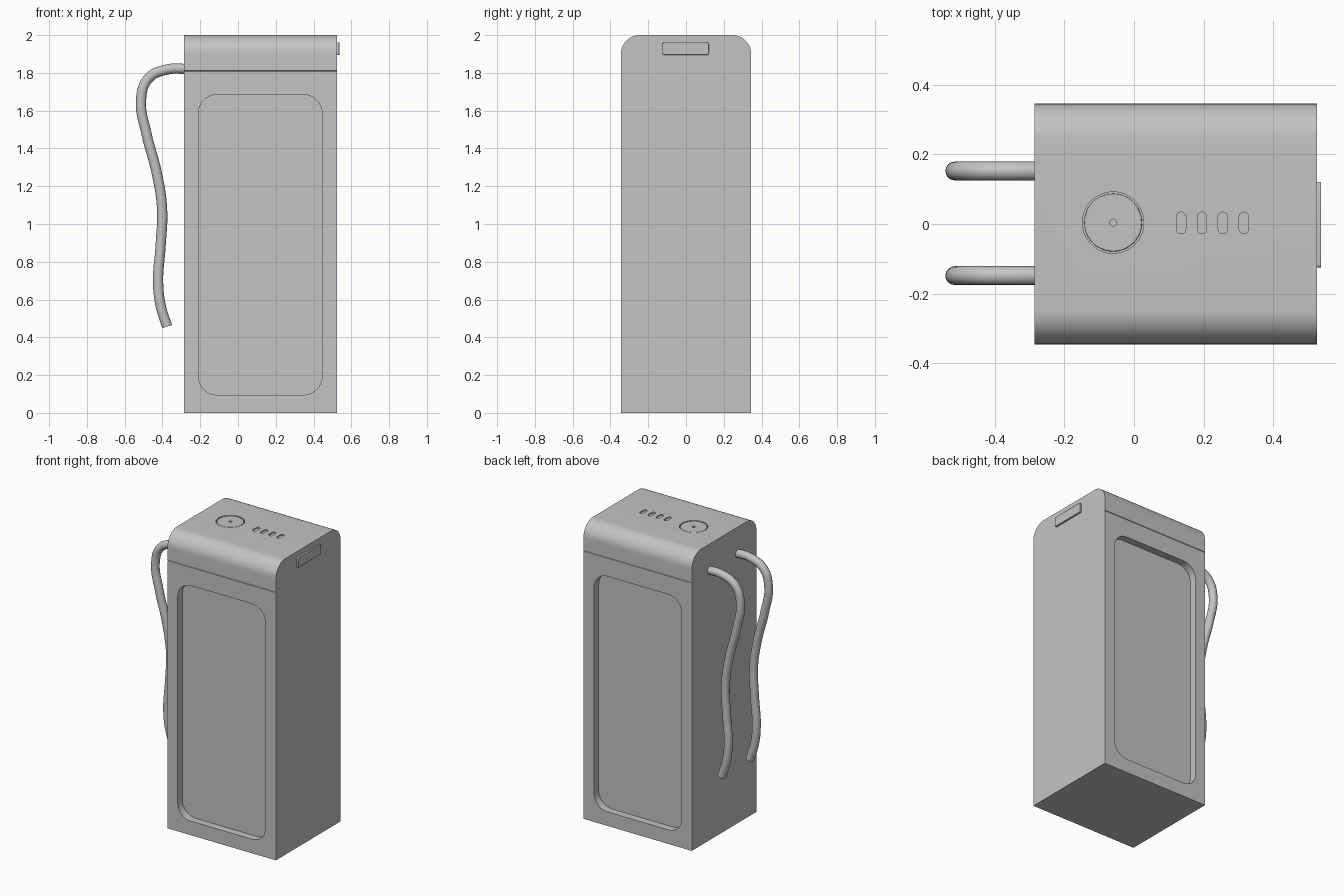
import bpy, bmesh, math
from mathutils import Vector

old = bpy.data.objects.get("Cube")
if old:
    bpy.data.objects.remove(old, do_unlink=True)

grey = bpy.data.materials.new("plain grey")
grey.use_nodes = True
colour = (0.55, 0.55, 0.55, 1)
grey.diffuse_color = colour
grey.node_tree.nodes["Principled BSDF"].inputs["Base Color"].default_value = colour


def arc(cx, cy, r, start, end, steps=10):
    """Points on an arc, angles in degrees."""
    angles = [math.radians(start + (end - start) * i / steps) for i in range(steps + 1)]
    return [(cx + r * math.cos(a), cy + r * math.sin(a)) for a in angles]


def rounded_rect(cx, cy, w, h, r, steps=10):
    dx, dy = w / 2 - r, h / 2 - r
    return (arc(cx + dx, cy + dy, r, 0, 90, steps) + arc(cx - dx, cy + dy, r, 90, 180, steps)
            + arc(cx - dx, cy - dy, r, 180, 270, steps) + arc(cx + dx, cy - dy, r, 270, 360, steps))


def prism(name, outline, axis, low, high):
    """Extrude a 2D outline along an axis."""
    place = {"x": lambda u, v, t: (t, u, v),
             "y": lambda u, v, t: (u, t, v),
             "z": lambda u, v, t: (u, v, t)}[axis]
    bm = bmesh.new()
    a = [bm.verts.new(place(u, v, low)) for u, v in outline]
    b = [bm.verts.new(place(u, v, high)) for u, v in outline]
    bm.faces.new(a)
    bm.faces.new(b[::-1])
    for i in range(len(a)):
        j = (i + 1) % len(a)
        bm.faces.new((a[i], b[i], b[j], a[j]))
    bmesh.ops.remove_doubles(bm, verts=bm.verts, dist=1e-5)
    bmesh.ops.recalc_face_normals(bm, faces=bm.faces)
    mesh = bpy.data.meshes.new(name)
    bm.to_mesh(mesh)
    bm.free()
    obj = bpy.data.objects.new(name, mesh)
    bpy.context.collection.objects.link(obj)
    mesh.materials.append(grey)
    return obj


def bevel(obj, width, segments=2):
    m = obj.modifiers.new("edge", "BEVEL")
    m.width = width
    m.segments = segments
    m.limit_method = "ANGLE"
    m.angle_limit = math.radians(50)


def cut(obj, cutter):
    m = obj.modifiers.new("cut", "BOOLEAN")
    m.operation = "DIFFERENCE"
    m.solver = "EXACT"
    m.object = cutter
    cutter.hide_render = True
    cutter.hide_set(True)


def smooth(obj):
    bpy.ops.object.select_all(action="DESELECT")
    obj.select_set(True)
    bpy.context.view_layer.objects.active = obj
    bpy.ops.object.shade_smooth_by_angle(angle=math.radians(30))


LEFT, RIGHT, DEPTH, TOP = -0.285, 0.525, 0.345, 2.0
ROUND, SEAM, NOTCH = 0.1, 1.81, 0.004
BUTTON = (-0.06, 0.004)

# Case: rounded-top profile with a fine seam across front and back
half = [(DEPTH, 0), (DEPTH, SEAM - NOTCH / 2), (DEPTH - NOTCH, SEAM), (DEPTH, SEAM + NOTCH / 2)]
half += arc(DEPTH - ROUND, TOP - ROUND, ROUND, 0, 90, 14)
profile = half + [(-y, z) for y, z in reversed(half)]
case = prism("case", profile, "x", LEFT, RIGHT)

# Recessed panels in front and back
panel = rounded_rect(0.118, 0.89, 0.655, 1.59, 0.1)
for side, name in ((-1, "front_panel_cutter"), (1, "back_panel_cutter")):
    ends = sorted((side * (DEPTH - 0.05), side * (DEPTH + 0.1)))
    cut(case, prism(name, panel, "y", *ends))

# Button well with a soft rim
well = prism("button_well_cutter", arc(*BUTTON, 0.088, 0, 360, 48), "z", TOP - 0.02, TOP + 0.05)
cut(case, well)

# Indicator slots
for i in range(4):
    slot = rounded_rect(0.135 + 0.06 * i, 0.003, 0.027, 0.062, 0.0134, 6)
    cut(case, prism("slot_cutter", slot, "z", TOP - 0.008, TOP + 0.05))
smooth(case)

# Button with a pinhole in its centre
button = prism("power_button", arc(*BUTTON, 0.083, 0, 360, 48), "z", TOP - 0.03, TOP - 0.001)
bevel(button, 0.003)
cut(button, prism("pinhole_cutter", arc(*BUTTON, 0.01, 0, 360, 16), "z", TOP - 0.012, TOP + 0.05))
smooth(button)

# Raised port cover on the left side
cover = prism("port_cover", rounded_rect(-0.002, 1.928, 0.245, 0.066, 0.008, 4), "x",
              RIGHT - 0.01, 0.537)
bevel(cover, 0.002)
smooth(cover)

# Two hanging cables
path = [(-0.25, 1.82), (-0.38, 1.817), (-0.475, 1.77), (-0.513, 1.66), (-0.485, 1.48),
        (-0.43, 1.27), (-0.402, 1.08), (-0.41, 0.88), (-0.423, 0.7), (-0.41, 0.57), (-0.375, 0.457)]
for y, name in ((-0.148, "front_cable"), (0.152, "back_cable")):
    curve = bpy.data.curves.new(name, "CURVE")
    curve.dimensions = "3D"
    curve.bevel_depth = 0.027
    curve.bevel_resolution = 6
    curve.resolution_u = 8
    curve.use_fill_caps = True
    spline = curve.splines.new("BEZIER")
    spline.bezier_points.add(len(path) - 1)
    for point, (x, z) in zip(spline.bezier_points, path):
        point.co = Vector((x, y, z))
        point.handle_left_type = point.handle_right_type = "AUTO"
    curve.materials.append(grey)
    bpy.context.collection.objects.link(bpy.data.objects.new(name, curve))
